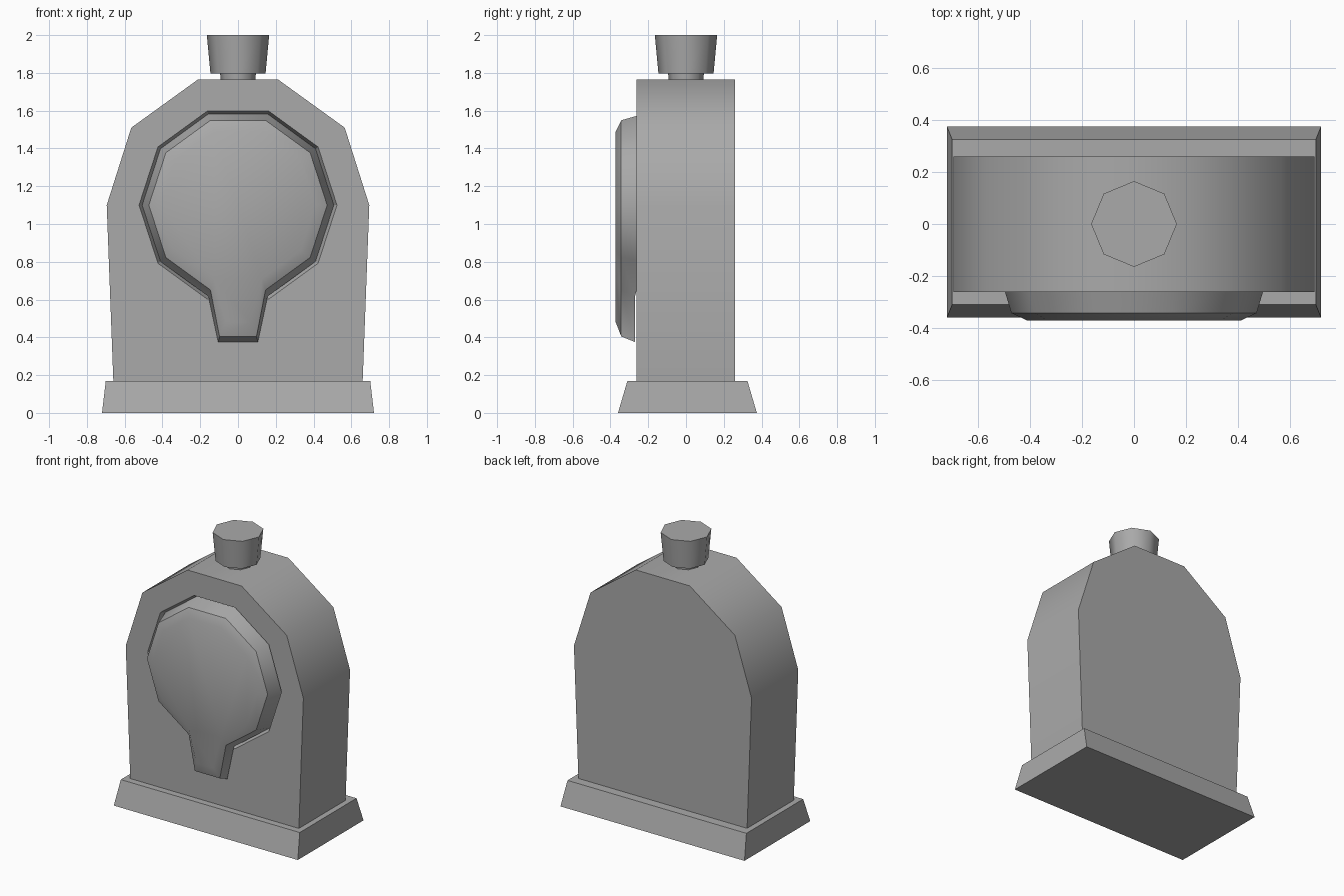
import bpy, bmesh, math

if "Cube" in bpy.data.objects:
    bpy.data.objects.remove(bpy.data.objects["Cube"])

grey = bpy.data.materials.new("plain_grey")
grey.diffuse_color = (0.4, 0.4, 0.4, 1)
grey.use_nodes = True
grey.node_tree.nodes["Principled BSDF"].inputs["Base Color"].default_value = grey.diffuse_color


def loft(name, loops, angle, cap_start=True, cap_end=True):
    """Skin a list of equal-length vertex loops and cap the ends."""
    bm = bmesh.new()
    rings = [[bm.verts.new(p) for p in loop] for loop in loops]
    for a, b in zip(rings, rings[1:]):
        n = len(a)
        for i in range(n):
            j = (i + 1) % n
            bm.faces.new((a[i], a[j], b[j], b[i]))
    if cap_start:
        bm.faces.new(rings[0])
    if cap_end:
        bm.faces.new(rings[-1])
    bmesh.ops.recalc_face_normals(bm, faces=bm.faces)
    mesh = bpy.data.meshes.new(name)
    bm.to_mesh(mesh)
    bm.free()
    mesh.materials.append(grey)
    ob = bpy.data.objects.new(name, mesh)
    bpy.context.collection.objects.link(ob)
    bpy.ops.object.select_all(action='DESELECT')
    ob.select_set(True)
    bpy.context.view_layer.objects.active = ob
    bpy.ops.object.shade_smooth_by_angle(angle=math.radians(angle))
    return ob


def rect(x, y0, y1, z):
    return [(-x, y0, z), (x, y0, z), (x, y1, z), (-x, y1, z)]


def ring(r, z, n=8):
    return [(r * math.cos(i * math.tau / n), r * math.sin(i * math.tau / n), z) for i in range(n)]


def decagon(r, y):
    return [(r * math.cos(i * math.tau / 10), y, 1.1 + r * math.sin(i * math.tau / 10)) for i in range(10)]


# Flared plinth
loft("base", [rect(0.72, -0.36, 0.375, 0), rect(0.70, -0.31, 0.325, 0.17)], 20)

# Arched body slab
half = [(0.66, 0.17), (0.695, 1.10), (0.565, 1.51), (0.212, 1.765)]
outline = half + [(-x, z) for x, z in reversed(half)]
body = loft("body", [[(x, y, z) for x, z in outline] for y in (-0.262, 0.26)], 40)

# Shallow tapered recess cut into the front of the body
cutter = loft("recess_cutter", [decagon(0.542, -0.302), decagon(0.506, -0.222)], 20)
cutter.hide_render = True
cut = body.modifiers.new("recess", 'BOOLEAN')
cut.operation = 'DIFFERENCE'
cut.solver = 'EXACT'
cut.object = cutter
bpy.context.view_layer.objects.active = body
bpy.ops.object.modifier_apply(modifier=cut.name)
bpy.data.objects.remove(cutter)


# Raised dial: a decagon whose lowest side runs down into a spout
def dial_loop(r, y, tip_x, tip_z, tip_y):
    pts = decagon(r, y)
    for i in (7, 8):
        pts[i] = (pts[i][0], tip_y, pts[i][2])
    return pts[:8] + [(-tip_x, tip_y, tip_z), (tip_x, tip_y, tip_z)] + pts[8:]


loft("dial_and_spout", [
    dial_loop(0.508, -0.223, 0.105, 0.375, -0.27),
    dial_loop(0.472, -0.343, 0.098, 0.405, -0.343),
    dial_loop(0.41, -0.372, 0.065, 0.48, -0.372)], 40)

# Neck and flared knob on top
loft("neck", [ring(0.09, 1.74), ring(0.095, 1.80)], 46)
loft("knob", [ring(0.146, 1.798), ring(0.165, 2.0)], 46)
